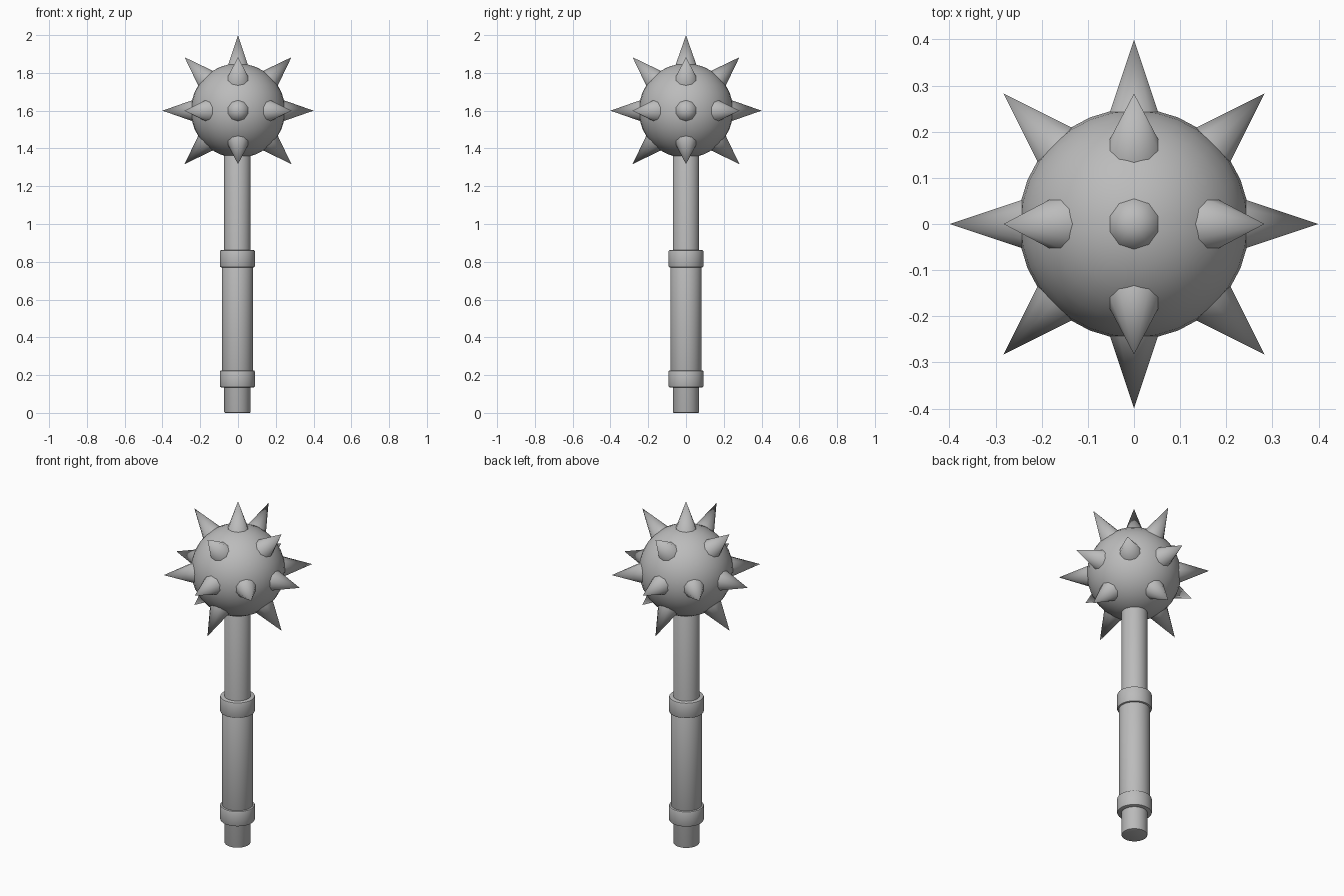
import bpy, bmesh, math
from itertools import product
from mathutils import Vector

cube = bpy.data.objects.get("Cube")
if cube:
    bpy.data.objects.remove(cube, do_unlink=True)

# One grey metal for everything
steel = bpy.data.materials.new("grey_steel")
steel.use_nodes = True
GREY = (0.5, 0.5, 0.5, 1)
steel.diffuse_color = GREY
steel.node_tree.nodes["Principled BSDF"].inputs["Base Color"].default_value = GREY

HEAD = Vector((0, 0, 1.6))


def finish(name, angle=40):
    obj = bpy.context.object
    obj.name = name
    obj.data.materials.append(steel)
    bpy.ops.object.shade_smooth_by_angle(angle=math.radians(angle))
    return obj


def rod(name, radius, bottom, top, bevel):
    """Upright round bar with softened rims."""
    bpy.ops.mesh.primitive_cylinder_add(
        vertices=32, radius=radius, depth=top - bottom,
        location=(-0.003, 0, (bottom + top) / 2))
    obj = bpy.context.object
    bm = bmesh.new()
    bm.from_mesh(obj.data)
    rims = [e for e in bm.edges if abs(e.verts[0].co.z - e.verts[1].co.z) < 0.001]
    bmesh.ops.bevel(bm, geom=rims, offset=bevel, segments=2, profile=0.5, affect='EDGES')
    bm.to_mesh(obj.data)
    bm.free()
    return finish(name)


# Handle
rod("shaft", 0.07, 0, 1.4, 0.006)
rod("grip", 0.083, 0.18, 0.82, 0.004)
rod("lower_collar", 0.093, 0.135, 0.225, 0.008)
rod("upper_collar", 0.093, 0.77, 0.862, 0.008)

# Ball head
bpy.ops.mesh.primitive_uv_sphere_add(segments=32, ring_count=16, radius=0.25, location=HEAD)
finish("ball_head")

# Spikes along the axes and the diagonals between each pair of axes;
# the downward axis is taken by the shaft
for d in product((-1, 0, 1), repeat=3):
    if sum(map(abs, d)) not in (1, 2) or d == (0, 0, -1):
        continue
    way = Vector(d).normalized()
    bpy.ops.mesh.primitive_cone_add(
        vertices=10, radius1=0.07, radius2=0, depth=0.2, end_fill_type='NGON',
        location=HEAD + way * 0.3, rotation=way.to_track_quat('Z', 'Y').to_euler())
    finish("spike", 60)
